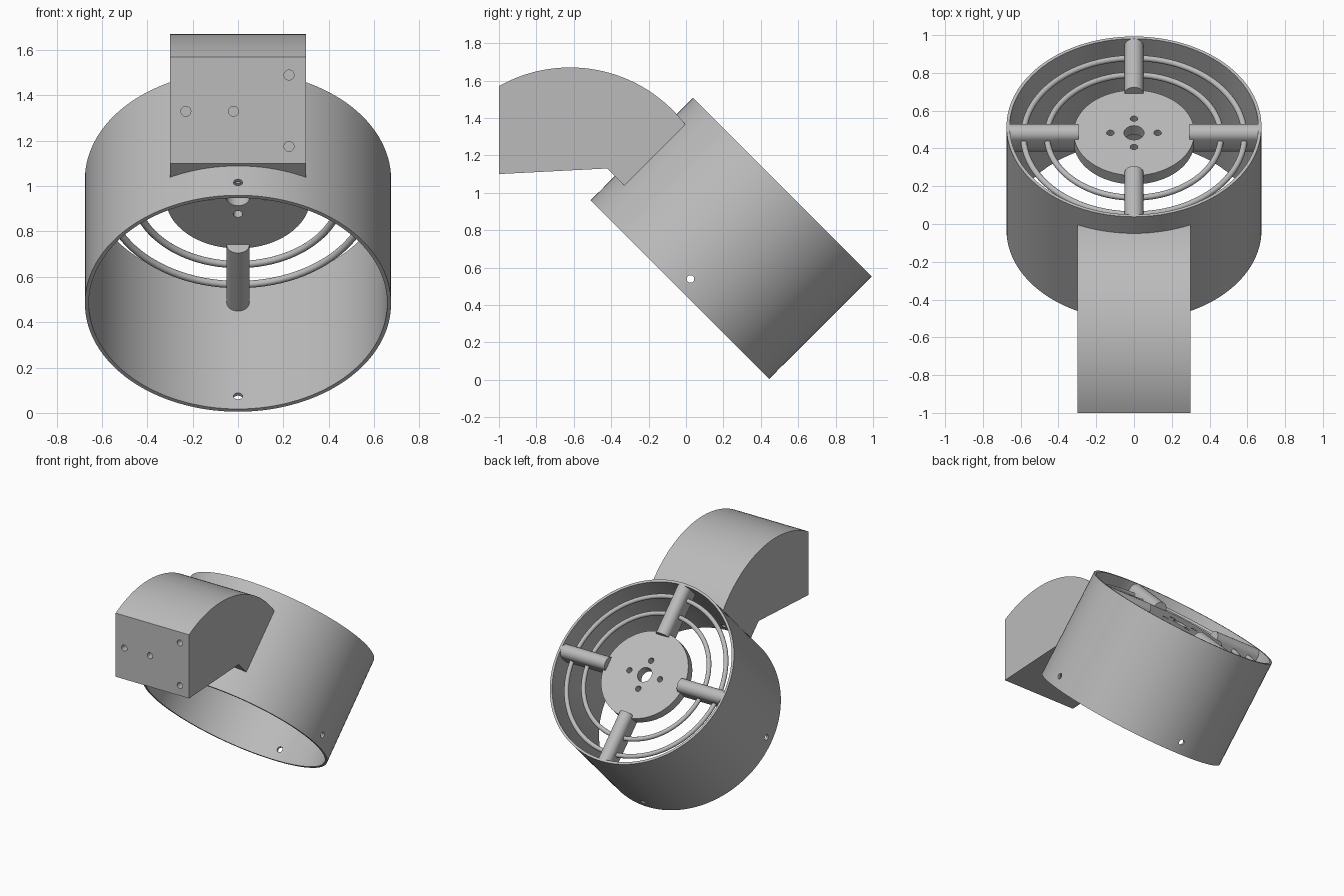
import bpy, bmesh, math
from mathutils import Matrix, Vector

cube = bpy.data.objects.get("Cube")
if cube:
    bpy.data.objects.remove(cube, do_unlink=True)

# Single flat colour
grey = bpy.data.materials.new("plain grey")
grey.use_nodes = True
colour = (0.5, 0.5, 0.5, 1)
grey.diffuse_color = colour
grey.node_tree.nodes["Principled BSDF"].inputs["Base Color"].default_value = colour

# Tilted frame of the duct: its axis leans back by 45 degrees
TILT = Matrix.Translation((0, -0.0325, 0.4825)) @ Matrix.Rotation(-math.pi / 4, 4, 'X')
RADIUS, INNER, LENGTH = 0.675, 0.658, 0.775


def make(name, bm, frame=TILT):
    bmesh.ops.recalc_face_normals(bm, faces=bm.faces)
    mesh = bpy.data.meshes.new(name)
    bm.to_mesh(mesh)
    bm.free()
    mesh.transform(frame)
    mesh.materials.append(grey)
    obj = bpy.data.objects.new(name, mesh)
    bpy.context.collection.objects.link(obj)
    return obj


def lathe(name, profile, steps=128):
    """Spin a closed (radius, height) outline around the duct axis."""
    bm = bmesh.new()
    rings = []
    for i in range(steps):
        a = 2 * math.pi * i / steps
        rings.append([bm.verts.new((r * math.cos(a), r * math.sin(a), h)) for r, h in profile])
    n = len(profile)
    for i in range(steps):
        p, q = rings[i], rings[(i + 1) % steps]
        for j in range(n):
            k = (j + 1) % n
            bm.faces.new((p[j], q[j], q[k], p[k]))
    return make(name, bm)


def prism(name, outline, frame=TILT):
    """Extrude an outline of start points to matching end points."""
    bm = bmesh.new()
    start = [bm.verts.new(a) for a, b in outline]
    end = [bm.verts.new(b) for a, b in outline]
    bm.faces.new(start)
    bm.faces.new(end[::-1])
    for i in range(len(start)):
        k = (i + 1) % len(start)
        bm.faces.new((start[i], end[i], end[k], start[k]))
    return make(name, bm, frame)


def cut(obj, places, frame, steps=32):
    """Cut cylinders, given as (centre, axis, radius, length), out of an object."""
    bm = bmesh.new()
    for centre, axis, radius, length in places:
        turn = Vector((0, 0, 1)).rotation_difference(Vector(axis)).to_matrix().to_4x4()
        bmesh.ops.create_cone(bm, cap_ends=True, segments=steps, radius1=radius, radius2=radius,
                              depth=length, matrix=Matrix.Translation(centre) @ turn)
    cutter = make("cutter", bm, frame)
    cutter.hide_render = True
    mod = obj.modifiers.new("holes", 'BOOLEAN')
    mod.object, mod.operation, mod.solver = cutter, 'DIFFERENCE', 'EXACT'
    bpy.context.view_layer.objects.active = obj
    bpy.ops.object.modifier_apply(modifier=mod.name)
    bpy.data.objects.remove(cutter, do_unlink=True)


parts = []

# Duct wall with four screw holes near the open end
duct = lathe("duct_wall", [(INNER, 0), (RADIUS, 0), (RADIUS, LENGTH), (INNER, LENGTH)])
cut(duct, [((x * RADIUS, y * RADIUS, 0.08), (x, y, 0), 0.02, 0.1)
           for x, y in ((1, 0), (-1, 0), (0, 1), (0, -1))], TILT)
parts.append(duct)

# Motor plate with a shaft hole and four bolt holes
plate = bmesh.new()
bmesh.ops.create_cone(plate, cap_ends=True, segments=96, radius1=0.32, radius2=0.32,
                      depth=0.066, matrix=Matrix.Translation((0, 0, 0.696)))
plate = make("motor_plate", plate)
holes = [(0, 0, 0.053), (0.125, 0, 0.02), (-0.125, 0, 0.02), (0, 0.106, 0.02), (0, -0.106, 0.02)]
cut(plate, [((x, y, 0.696), (0, 0, 1), r, 0.2) for x, y, r in holes], TILT)
parts.append(plate)

# Guard rings
for name, radius in (("inner_guard_ring", 0.46), ("outer_guard_ring", 0.585)):
    circle = [2 * math.pi * i / 16 for i in range(16)]
    parts.append(lathe(name, [(radius + 0.016 * math.cos(a), 0.703 + 0.016 * math.sin(a))
                              for a in circle], 96))

# Four round-edged struts between plate and wall
steps = 16
section = [(0.05 * math.cos(math.pi * i / steps), 0.725 + 0.05 * math.sin(math.pi * i / steps))
           for i in range(steps + 1)]
section += [(-w, 2 * 0.6925 - h) for w, h in section]
for i, side in enumerate(("left", "back", "right", "front")):
    spin = Matrix.Rotation(i * math.pi / 2, 4, 'Z')
    parts.append(prism(side + "_strut", [((0.295, w, h), (0.665, w, h)) for w, h in section],
                       TILT @ spin))

# Mounting arm: arched top, flat front, foot shaped to the duct
arc_y, arc_z, arc_r = -0.62, 0.895, 0.775
a0 = math.atan2(1.57 - arc_z, -1 - arc_y)
a1 = math.atan2(1.37 - arc_z, -arc_y)
side = [(-1, 1.10)]
side += [(arc_y + arc_r * math.cos(a0 + (a1 - a0) * i / 40),
          arc_z + arc_r * math.sin(a0 + (a1 - a0) * i / 40)) for i in range(41)]
side += [(0.1, 1.27), (-0.24, 0.945), (-0.42, 1.13)]
arm = prism("mounting_arm", [((-0.3, y, z), (0.3, y, z)) for y, z in side], Matrix.Identity(4))
cut(arm, [((0, 0, 0.4), (0, 0, 1), 0.668, 2)], TILT, 128)
cut(arm, [((x, -1, z), (0, 1, 0), 0.022, 0.2)
          for x, z in ((0.225, 1.49), (-0.23, 1.33), (-0.02, 1.33), (0.225, 1.175))],
    Matrix.Identity(4))
parts.append(arm)

# Smooth curved surfaces, keep edges sharp
bpy.ops.object.select_all(action='DESELECT')
for obj in parts:
    obj.select_set(True)
bpy.context.view_layer.objects.active = duct
bpy.ops.object.shade_smooth_by_angle(angle=math.radians(30))
